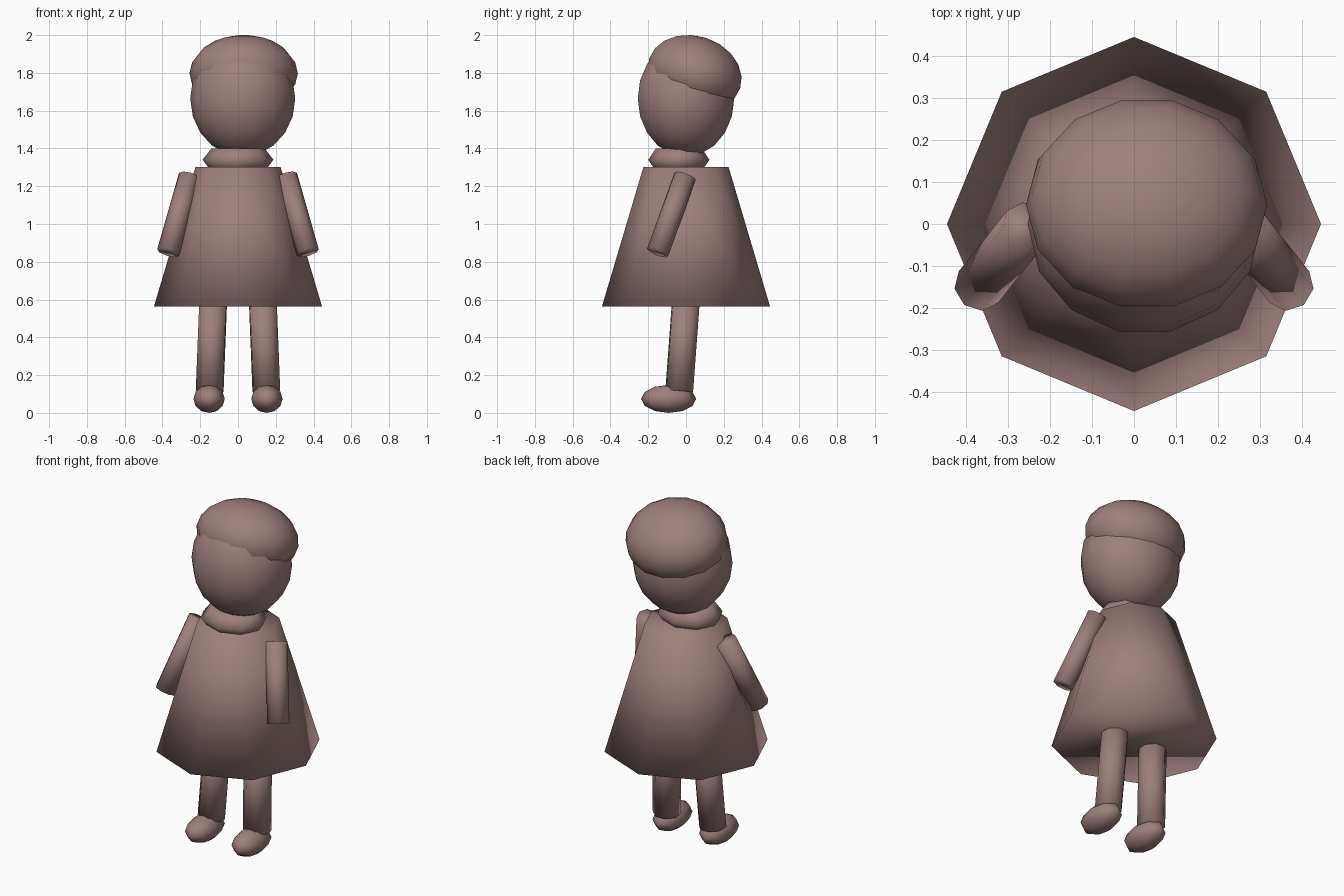
import bpy, math
from mathutils import Vector

if "Cube" in bpy.data.objects:
    bpy.data.objects.remove(bpy.data.objects["Cube"])

cloth = bpy.data.materials.new("dusty_clay")
cloth.diffuse_color = (0.34, 0.215, 0.20, 1)
cloth.use_nodes = True
cloth.node_tree.nodes["Principled BSDF"].inputs["Base Color"].default_value = cloth.diffuse_color


def finish(name):
    ob = bpy.context.object
    ob.name = name
    ob.data.materials.append(cloth)
    for p in ob.data.polygons:
        p.use_smooth = True
    return ob


def ball(name, loc, radii, segs, rings, tilt=0.0):
    bpy.ops.mesh.primitive_uv_sphere_add(segments=segs, ring_count=rings, radius=1,
                                         location=loc, rotation=(tilt, 0, 0))
    ob = finish(name)
    # put a vertex column on the front and back
    for v in ob.data.vertices:
        v.co = Vector((-v.co.y * radii[0], v.co.x * radii[1], v.co.z * radii[2]))
    return ob


def tube(name, a, b, r, sides=8):
    a, b = Vector(a), Vector(b)
    d = b - a
    bpy.ops.mesh.primitive_cylinder_add(vertices=sides, radius=r, depth=d.length,
                                        location=(a + b) / 2)
    ob = finish(name)
    ob.rotation_euler = d.to_track_quat('Z', 'Y').to_euler()
    return ob


# head and hair cap
ball("head", (0.025, 0, 1.665), (0.278, 0.262, 0.308), 14, 10)
ball("hair", (0.03, 0.046, 1.797), (0.287, 0.26, 0.198), 14, 10, math.radians(-18))

# collar: eight-sided double bevel
verts, faces = [], []
for z, k in ((1.28, 0.75), (1.34, 1.0), (1.40, 0.75)):
    for i in range(8):
        t = i * math.pi / 4
        verts.append((0.188 * k * math.cos(t), -0.038 + 0.162 * k * math.sin(t), z))
for ring in (0, 8):
    for i in range(8):
        j = (i + 1) % 8
        faces.append((ring + i, ring + j, ring + 8 + j, ring + 8 + i))
faces += [tuple(range(7, -1, -1)), tuple(range(16, 24))]
mesh = bpy.data.meshes.new("collar")
mesh.from_pydata(verts, [], faces)
collar = bpy.data.objects.new("collar", mesh)
bpy.context.collection.objects.link(collar)
bpy.context.view_layer.objects.active = collar
finish("collar")

# flared dress
bpy.ops.mesh.primitive_cone_add(vertices=8, radius1=0.445, radius2=0.225, depth=0.74,
                                location=(0, 0, 0.933))
finish("dress")

# arms, legs and feet
for side, s in (("left", -1), ("right", 1)):
    tube(side + "_arm", (s * 0.37, -0.15, 0.85), (s * 0.255, -0.005, 1.253), 0.06)
    tube(side + "_leg", (s * 0.15, -0.036, 0.115), (s * 0.131, 0, 0.6), 0.077)
    ball(side + "_foot", (s * 0.153, -0.092, 0.074), (0.083, 0.146, 0.074), 8, 6)
